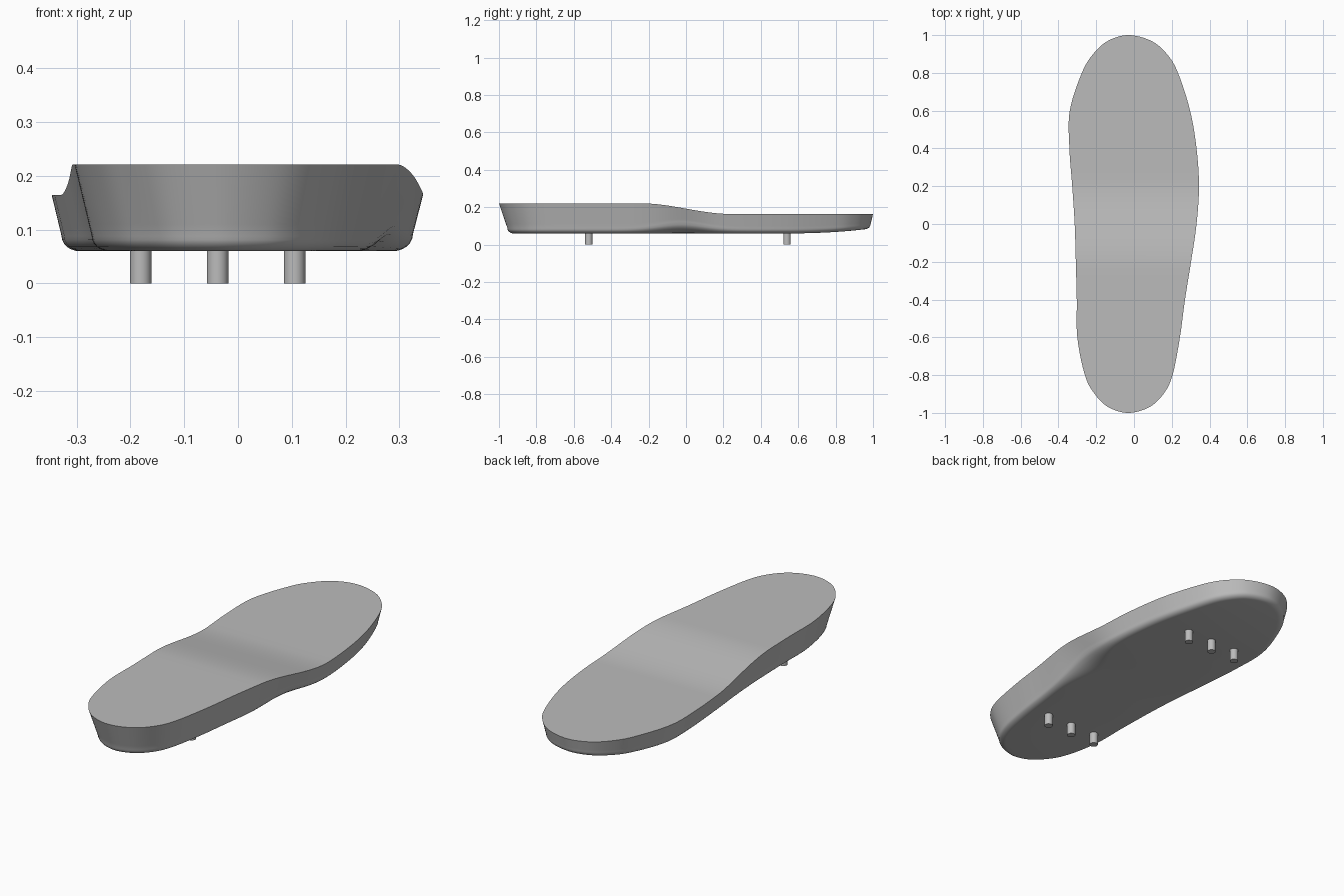
import bpy, bmesh, math
from mathutils import Vector

cube = bpy.data.objects.get("Cube")
if cube:
    bpy.data.objects.remove(cube, do_unlink=True)

grey = bpy.data.materials.new("plain grey")
grey.use_nodes = True
colour = (0.5, 0.5, 0.5, 1)
grey.diffuse_color = colour
grey.node_tree.nodes["Principled BSDF"].inputs["Base Color"].default_value = colour

# Outline stations from heel to toe: y, edge at -x, edge at +x
STATIONS = [(-0.97, -0.135, 0.08), (-0.9, -0.208, 0.156), (-0.8, -0.26, 0.204),
            (-0.6, -0.3, 0.243), (-0.4, -0.303, 0.27), (-0.2, -0.308, 0.302),
            (0, -0.314, 0.331), (0.2, -0.327, 0.344), (0.4, -0.342, 0.331),
            (0.6, -0.34, 0.297), (0.8, -0.276, 0.233), (0.9, -0.216, 0.174),
            (0.97, -0.137, 0.09)]
HEEL, TOE = (-0.03, -1), (-0.03, 1)
STEPS = 8


def smooth(a, b, v):
    t = min(max((v - a) / (b - a), 0), 1)
    return t * t * (3 - 2 * t)


def closed_spline(points, steps):
    """Smooth closed curve through the points."""
    pts, out = [Vector(p) for p in points], []
    n = len(pts)
    for i in range(n):
        a, b, c, d = (pts[(i + k) % n] for k in (-1, 0, 1, 2))
        for s in range(steps):
            t = s / steps
            out.append(0.5 * (2 * b + (c - a) * t + (2 * a - 5 * b + 4 * c - d) * t ** 2
                              + (3 * b - a - 3 * c + d) * t ** 3))
    return out


def top_height(y):
    return 0.221 - 0.057 * smooth(-0.24, 0.24, y)


def bottom_height(y):
    return 0.06 + 0.022 * max((y - 0.55) / 0.45, 0) ** 2


def finish(bm, name, angle):
    bmesh.ops.recalc_face_normals(bm, faces=bm.faces)
    mesh = bpy.data.meshes.new(name)
    bm.to_mesh(mesh)
    bm.free()
    mesh.materials.append(grey)
    obj = bpy.data.objects.new(name, mesh)
    bpy.context.collection.objects.link(obj)
    bpy.ops.object.select_all(action='DESELECT')
    obj.select_set(True)
    bpy.context.view_layer.objects.active = obj
    bpy.ops.object.shade_smooth_by_angle(angle=math.radians(angle))
    return obj


# Sole: rings that step inward from the top rim to the flat underside
outline = closed_spline([HEEL] + [(r, y) for y, l, r in STATIONS] + [TOE]
                        + [(l, y) for y, l, r in reversed(STATIONS)], STEPS)
count = len(outline)
inward = []
for i in range(count):
    along = (outline[(i + 1) % count] - outline[i - 1]).normalized()
    inward.append(Vector((-along.y, along.x)))

bm = bmesh.new()
WALL, FILLET = 6, 7
rings = []
for k in range(WALL + FILLET):
    ring = []
    for p, n in zip(outline, inward):
        top, low = top_height(p.y), bottom_height(p.y)
        arch = math.exp(-((p.y + 0.03) / 0.17) ** 2) if p.x > 0 else 0
        slope = 0.24 + 0.1 * smooth(-0.7, -1, p.y)
        radius = 0.028 + 0.035 * arch
        wall_inset = slope * (top - low - radius) + 0.012 * arch
        if k < WALL:
            t = k / WALL
            inset, z = wall_inset * t, top + (low + radius - top) * t
        else:
            a = (k - WALL) / (FILLET - 1) * math.pi / 2
            width = radius * (1.2 + 0.5 * arch)
            inset = wall_inset + width * (1 - math.cos(a))
            z = low + radius * (1 - math.sin(a))
        q = p + n * inset
        ring.append(bm.verts.new((q.x, q.y, z)))
    rings.append(ring)
for upper, lower in zip(rings, rings[1:]):
    for i in range(count):
        j = (i + 1) % count
        bm.faces.new((upper[i], lower[i], lower[j], upper[j]))

# Footbed and underside: strips across from edge to edge
for ring in (rings[0], rings[-1]):
    for i in range(count // 2):
        corners = [ring[i], ring[i + 1], ring[count - i - 1], ring[-i]]
        bm.faces.new(list(dict.fromkeys(corners)))
finish(bm, "sole", 40)

# Pins: two rows of three under the heel and the forefoot
for row, y in (("heel", -0.52), ("forefoot", 0.54)):
    for side, x in (("right", -0.181), ("middle", -0.038), ("left", 0.105)):
        bm = bmesh.new()
        bmesh.ops.create_cone(bm, cap_ends=True, segments=32, radius1=0.02,
                              radius2=0.02, depth=0.07)
        bmesh.ops.translate(bm, verts=bm.verts, vec=(x, y, 0.035))
        finish(bm, f"{row}_pin_{side}", 40)
